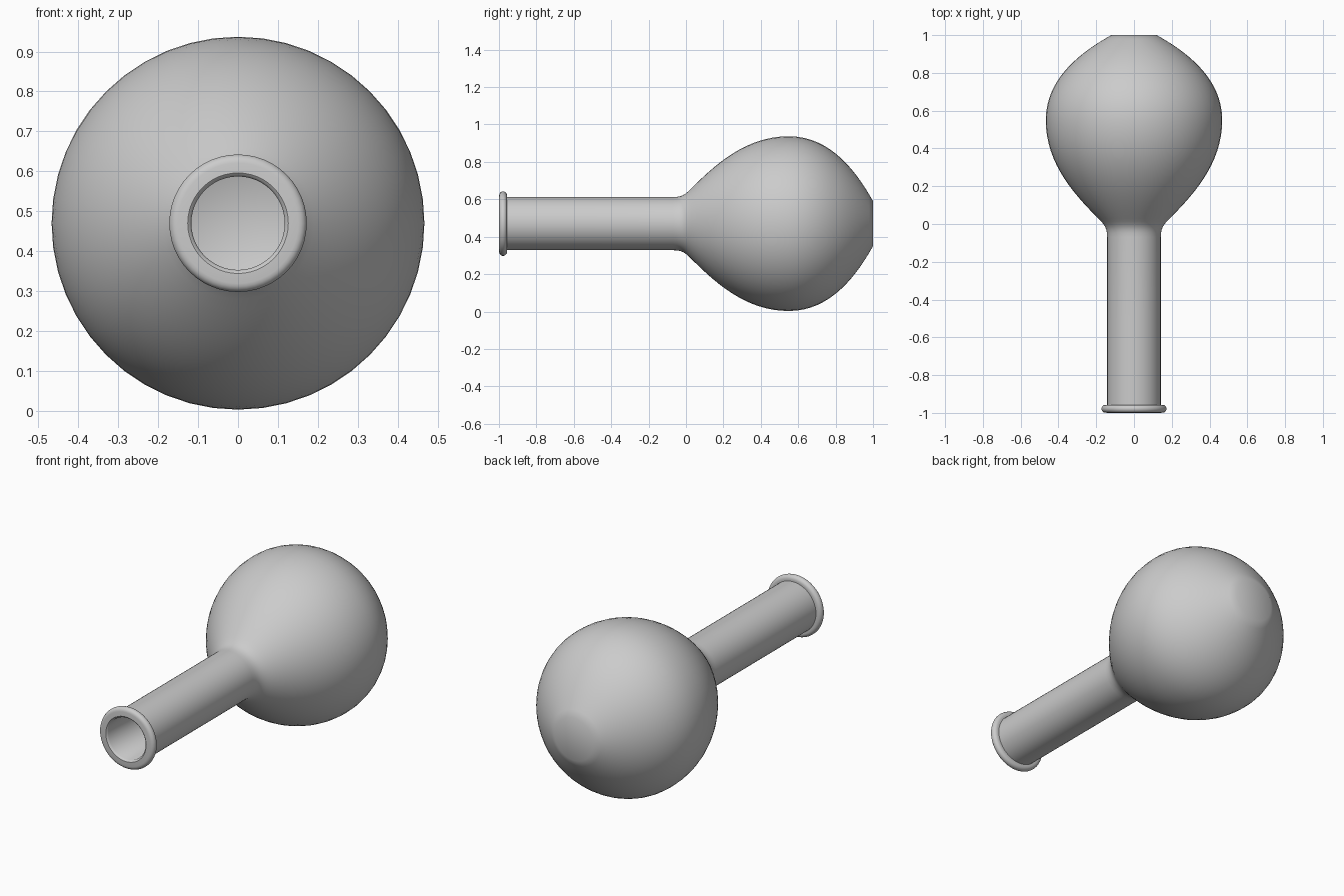
import bpy, bmesh, math
from mathutils import Vector
from mathutils.geometry import interpolate_bezier

if "Cube" in bpy.data.objects:
    bpy.data.objects.remove(bpy.data.objects["Cube"])

SEGMENTS = 48
AXIS_Z = 0.47
WALL = 0.025


def bezier(a, b, c, d, n):
    return [Vector(p) for p in interpolate_bezier(Vector(a), Vector(b), Vector(c), Vector(d), n)]


# Outer profile as (y along axis, radius): neck, shoulder, bulb, flat base
outer = [Vector((-0.957, 0.142)), Vector((-0.5, 0.142))]
outer += bezier((-0.07, 0.142), (-0.02, 0.142), (-0.005, 0.155), (0.03, 0.19), 7)
outer += bezier((0.03, 0.19), (0.17, 0.33), (0.33, 0.467), (0.55, 0.467), 16)[1:]
outer += bezier((0.55, 0.467), (0.76, 0.467), (0.90, 0.30), (1.0, 0.12), 16)[1:]

# Inner wall: the outer profile moved inwards along its normal
inner = []
for i, p in enumerate(outer):
    t = (outer[min(i + 1, len(outer) - 1)] - outer[max(i - 1, 0)]).normalized()
    inner.append(p + WALL * Vector((t.y, -t.x)))
inner[0] = Vector((-0.99, 0.117))
inner[-1] = Vector((0.975, 0.115))

# Rounded lip around the mouth
lip = [Vector((-0.978 - 0.021 * math.cos(a), 0.151 + 0.0215 * math.sin(a)))
       for a in [math.radians(d) for d in range(0, 181, 20)]]
mouth = [Vector((-0.996, 0.121)), Vector((-1.0, 0.126))]

profile = [Vector((0.975, 0))] + inner[::-1] + mouth + lip + outer + [Vector((1.0, 0))]

# Revolve the profile around the y axis
bm = bmesh.new()
verts = [bm.verts.new((0, p.x, p.y)) for p in profile]
edges = [bm.edges.new(pair) for pair in zip(verts, verts[1:])]
bmesh.ops.spin(bm, geom=verts + edges, cent=(0, 0, 0), axis=(0, 1, 0),
               angle=math.tau, steps=SEGMENTS, use_duplicate=False)
bmesh.ops.remove_doubles(bm, verts=bm.verts[:], dist=0.0005)
bmesh.ops.recalc_face_normals(bm, faces=bm.faces[:])
mesh = bpy.data.meshes.new("flask")
bm.to_mesh(mesh)
bm.free()

flask = bpy.data.objects.new("flask", mesh)
flask.location.z = AXIS_Z
bpy.context.collection.objects.link(flask)
bpy.context.view_layer.objects.active = flask
flask.select_set(True)
bpy.ops.object.shade_smooth_by_angle(angle=math.radians(35))
